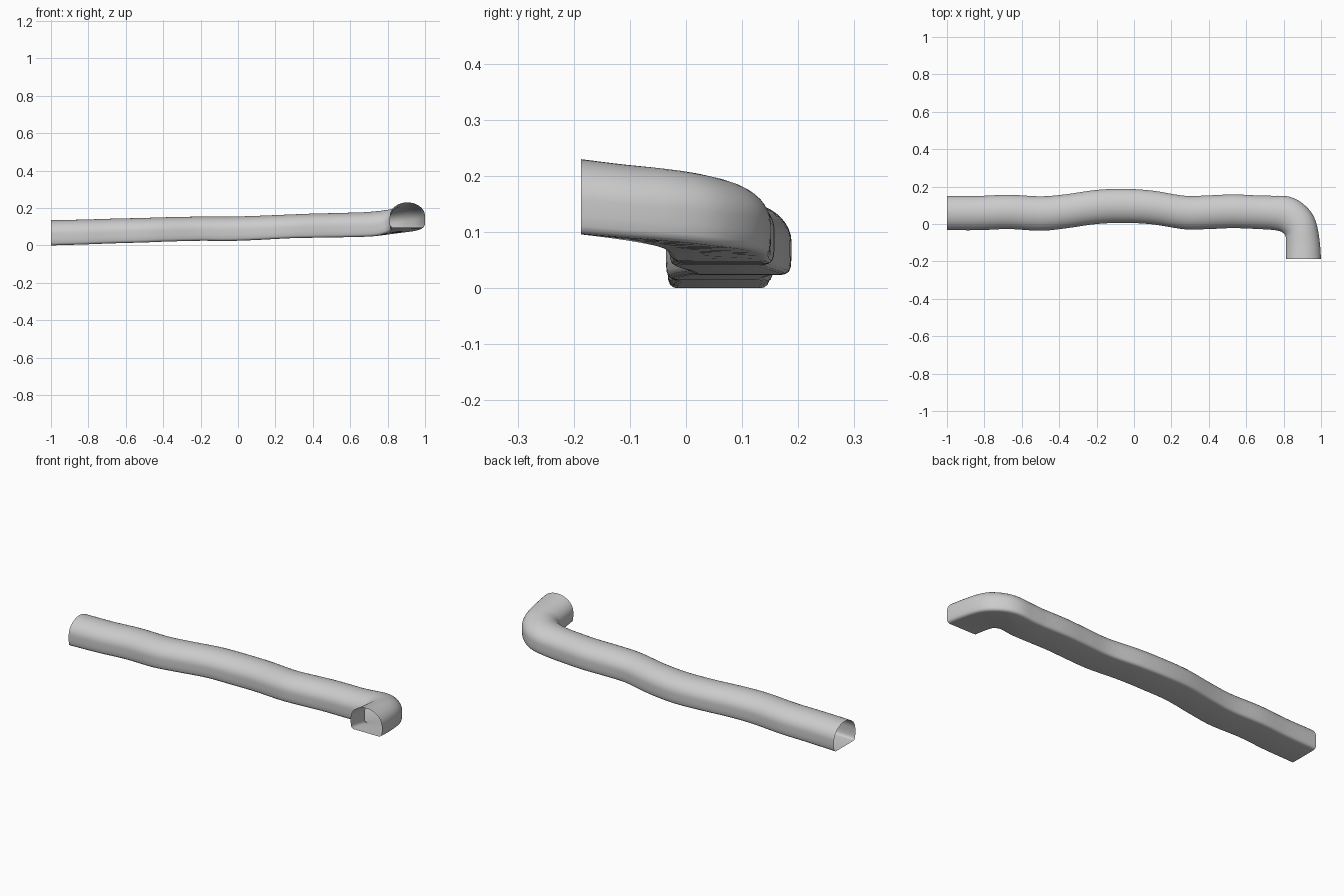
import bpy, bmesh, math
from mathutils import Vector

if "Cube" in bpy.data.objects:
    bpy.data.objects.remove(bpy.data.objects["Cube"])

# Arched cross-section: u runs 0 (inner wall) to 1 (outer wall), v runs 0 to 1 in height
def profile():
    half = [(0.40, 0), (0.44, 0.01), (0.475, 0.045), (0.493, 0.11), (0.5, 0.25), (0.5, 0.45)]
    arch = [(0.5 * math.cos(a), 0.45 + 0.55 * math.sin(a))
            for a in (math.pi * i / 20 for i in range(1, 20))]
    pts = half + arch + [(-x, z) for x, z in reversed(half)]
    return [(0.5 + x, z) for x, z in pts]

def catmull(stations, steps):
    p = [Vector(s) for s in stations]
    p = [2 * p[0] - p[1]] + p + [2 * p[-1] - p[-2]]
    out = []
    for i in range(1, len(p) - 2):
        a, b, c, d = p[i - 1:i + 3]
        for k in range(steps):
            t = k / steps
            out.append(0.5 * (2 * b + (c - a) * t + (2 * a - 5 * b + 4 * c - d) * t * t
                              + (3 * b - a - 3 * c + d) * t ** 3))
    return out + [p[-2]]

# Open tube swept through stations (inner x, inner y, outer x, outer y, floor z, height)
def tube(name, stations, steps):
    bm = bmesh.new()
    prof = profile()
    rings = []
    for ix, iy, ox, oy, z, h in catmull(stations, steps):
        rings.append([bm.verts.new((ix + (ox - ix) * u, iy + (oy - iy) * u, z + h * v))
                      for u, v in prof])
    n = len(prof)
    for a, b in zip(rings, rings[1:]):
        for j in range(n):
            k = (j + 1) % n
            bm.faces.new((a[j], a[k], b[k], b[j]))
    bmesh.ops.recalc_face_normals(bm, faces=bm.faces)
    me = bpy.data.meshes.new(name)
    bm.to_mesh(me)
    bm.free()
    ob = bpy.data.objects.new(name, me)
    bpy.context.collection.objects.link(ob)
    bpy.context.view_layer.objects.active = ob
    ob.select_set(True)
    bpy.ops.object.shade_smooth_by_angle(angle=math.radians(40))
    ob.select_set(False)

# Long winding passage: x, inner y, outer y, floor z, height
main = [(-1, -.033, .150, 0, .135), (-.83, -.033, .150, .005, .133),
        (-.67, -.027, .156, .011, .132), (-.5, -.036, .148, .016, .131),
        (-.37, -.024, .158, .021, .130), (-.2, .000, .182, .025, .129),
        (-.05, .006, .188, .024, .130), (.1, -.002, .178, .029, .129),
        (.27, -.028, .151, .038, .127), (.4, -.027, .153, .041, .129),
        (.53, -.022, .158, .043, .130), (.67, -.027, .152, .046, .131)]
tube("main_passage", [(x, a, x, b, z, h) for x, a, b, z, h in main], 6)

# Elbow turning toward the front
tube("elbow_passage", [(.67, -.027, .67, .152, .046, .131),
                       (.735, -.031, .735, .151, .050, .132),
                       (.775, -.037, .82, .148, .060, .130),
                       (.795, -.046, .885, .122, .068, .130),
                       (.81, -.064, .945, .066, .075, .132),
                       (.812, -.095, .976, .0, .082, .132),
                       (.812, -.135, .993, -.095, .089, .132),
                       (.812, -.187, 1.0, -.187, .096, .134)], 5)
